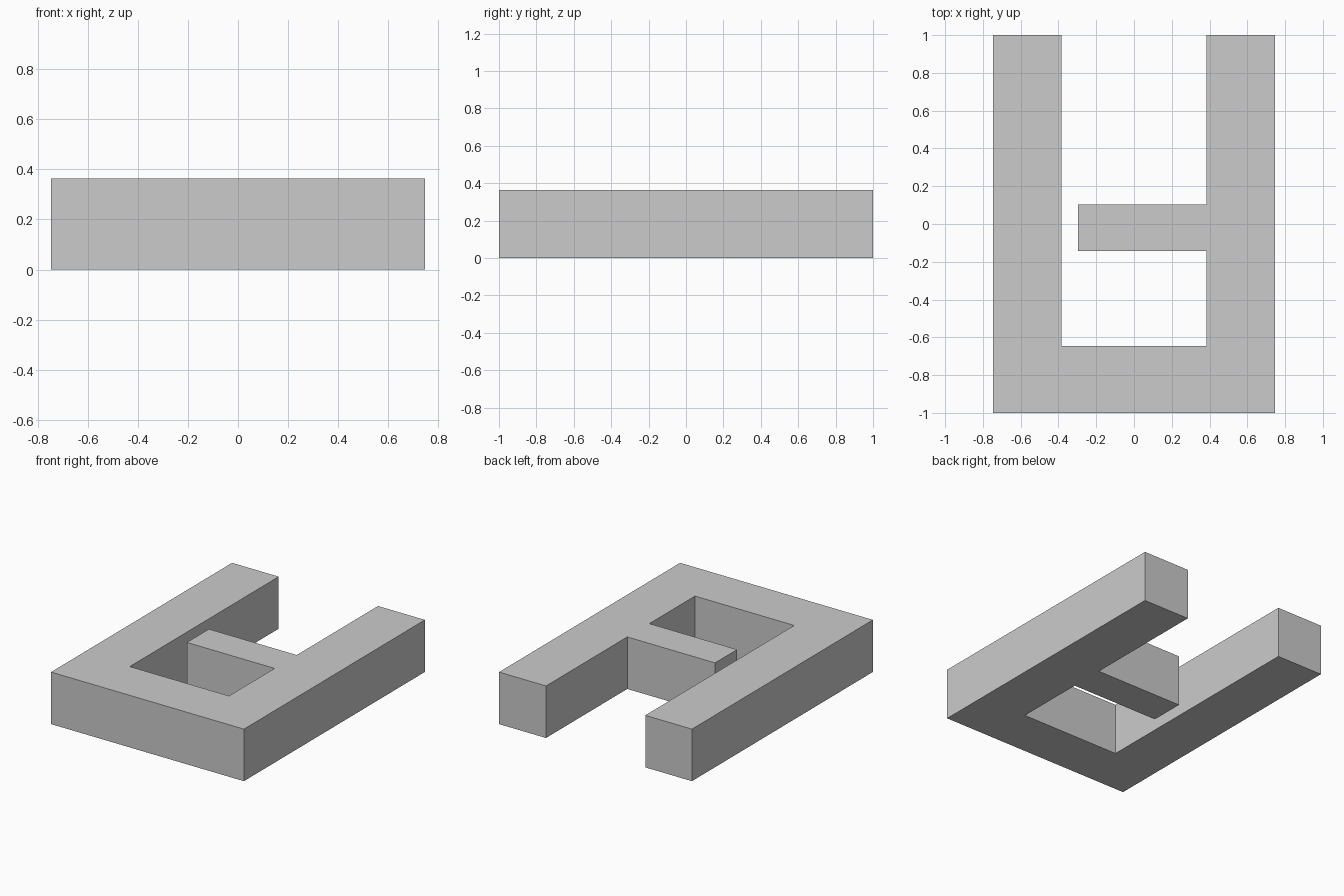
import bpy
import bmesh

if "Cube" in bpy.data.objects:
    bpy.data.objects.remove(bpy.data.objects["Cube"])

HEIGHT = 0.364

# Outline seen from above: U-shaped frame with a tongue on the right arm
outline = [
    (-0.746, -1.0), (0.746, -1.0), (0.746, 1.0), (0.383, 1.0),
    (0.383, 0.102), (-0.296, 0.102), (-0.296, -0.142), (0.383, -0.142),
    (0.383, -0.646), (-0.385, -0.646), (-0.385, 1.0), (-0.746, 1.0),
]


def extrude_outline(name, points, height):
    bm = bmesh.new()
    face = bm.faces.new([bm.verts.new((x, y, 0)) for x, y in points])
    result = bmesh.ops.extrude_face_region(bm, geom=[face], use_keep_orig=True)
    top = [g for g in result["geom"] if isinstance(g, bmesh.types.BMVert)]
    bmesh.ops.translate(bm, verts=top, vec=(0, 0, height))
    bmesh.ops.recalc_face_normals(bm, faces=bm.faces)
    mesh = bpy.data.meshes.new(name)
    bm.to_mesh(mesh)
    bm.free()
    obj = bpy.data.objects.new(name, mesh)
    bpy.context.collection.objects.link(obj)
    return obj


# Solid block frame
extrude_outline("block_frame", outline, HEIGHT)
